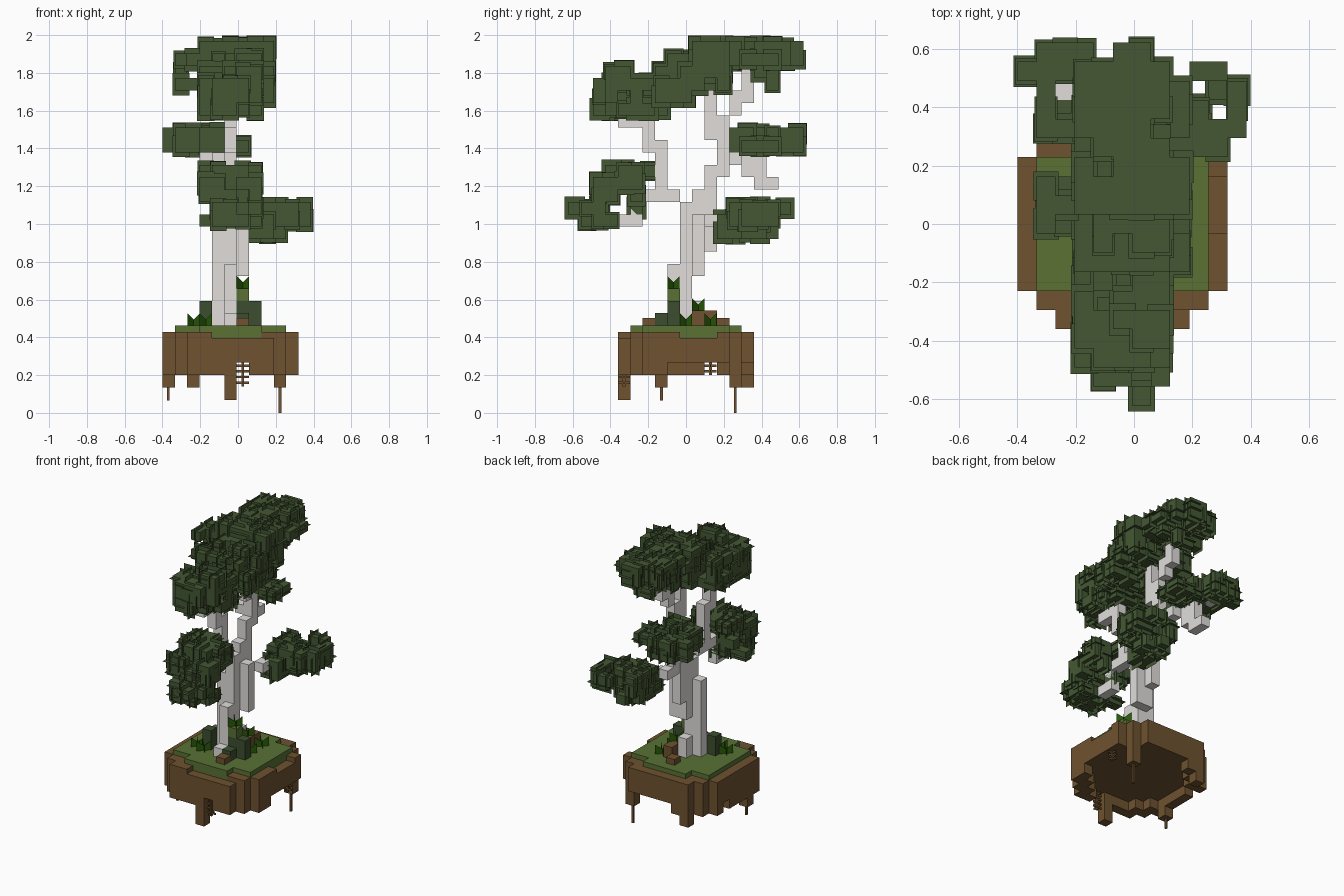
import bpy
import bmesh
import random
from itertools import product
from mathutils import Matrix, Vector

random.seed(4)
UNIT = 0.0655
STEPS = [Vector(s) for s in ((1, 0, 0), (-1, 0, 0), (0, 1, 0), (0, -1, 0), (0, 0, 1), (0, 0, -1))]
SQUARE = ((-1, -1), (1, -1), (1, 1), (-1, 1))
BASE = Vector((-0.007, 0.0325, 0.2))
GROUND = BASE + Vector((0, 0, 4 * UNIT))

default_cube = bpy.data.objects.get("Cube")
if default_cube:
    bpy.data.objects.remove(default_cube, do_unlink=True)


def material(name, color):
    mat = bpy.data.materials.new(name)
    mat.use_nodes = True
    rgba = (*color, 1)
    mat.diffuse_color = rgba
    mat.node_tree.nodes["Principled BSDF"].inputs["Base Color"].default_value = rgba
    return mat


LEAF = material("leaf green", (0.058, 0.097, 0.033))
BUSH = material("bush green", (0.046, 0.076, 0.028))
GRASS = material("grass green", (0.1, 0.165, 0.034))
PLANT = material("plant green", (0.02, 0.1, 0.002))
DIRT = material("dirt brown", (0.158, 0.085, 0.029))
BARK = material("pale bark", (0.75, 0.73, 0.71))


def finish(name, bm, mat):
    mesh = bpy.data.meshes.new(name)
    bm.to_mesh(mesh)
    bm.free()
    mesh.materials.append(mat)
    obj = bpy.data.objects.new(name, mesh)
    bpy.context.scene.collection.objects.link(obj)
    return obj


def fill(boxes):
    """Collect the grid cells covered by boxes of whole units."""
    cells = set()
    for x0, x1, y0, y1, z0, z1 in boxes:
        cells.update(product(range(x0, x1), range(y0, y1), range(z0, z1)))
    return cells


def neighbours(cell):
    return [(step, tuple(int(c + s) for c, s in zip(cell, step))) for step in STEPS]


def is_outer(cell, cells):
    return any(other not in cells for _, other in neighbours(cell))


def add_quad(bm, middle, side, up):
    bm.faces.new([bm.verts.new(middle + side * a + up * b) for a, b in SQUARE])


def voxels(name, mat, cells, origin, height=UNIT):
    """Draw only the outer faces of a set of grid cells."""
    bm = bmesh.new()
    size = Vector((UNIT, UNIT, height))
    for cell in sorted(cells):
        middle = Vector(cell) + Vector((0.5, 0.5, 0.5))
        for step, other in neighbours(cell):
            if other not in cells:
                side = Vector((step.y, step.z, step.x))
                up = step.cross(side)
                add_quad(bm, origin + (middle + step / 2) * size, side * size / 2, up * size / 2)
    bmesh.ops.remove_doubles(bm, verts=bm.verts, dist=0.0001)
    return finish(name, bm, mat)


def foliage(name, boxes, chance=0.11):
    """Leaf blocks, some knocked out, with thin crossed leaf sheets sticking out."""
    cells = fill(boxes)
    cells -= {c for c in sorted(cells) if is_outer(c, cells) and random.random() < chance}
    voxels(name, LEAF, cells, GROUND)
    bm = bmesh.new()
    for cell in sorted(cells):
        if not is_outer(cell, cells):
            continue
        middle = GROUND + (Vector(cell) + Vector.Fill(3, 0.5)) * UNIT
        spread = random.uniform(0.3, 1)
        reach = Vector((0.014, 0.023, 0.031)) * spread + Vector.Fill(3, UNIT / 2)
        for normal in STEPS[::2]:
            if random.random() < 0.6:
                side = Vector((normal.y, normal.z, normal.x))
                shift = normal * random.uniform(-0.02, 0.02)
                add_quad(bm, middle + shift, side * reach, normal.cross(side) * reach)
    finish(name + "_sheets", bm, LEAF)


def bars(name, mat, parts):
    """Thin boxes, each given as a centre and a size."""
    bm = bmesh.new()
    for centre, size in parts:
        bmesh.ops.create_cube(bm, size=1, matrix=Matrix.Translation(centre) @ Matrix.Diagonal((*size, 1)))
    return finish(name, bm, mat)


def octagon(inset, z0, z1):
    """Stepped round slab, as cells."""
    a, b, c = 6 - inset, 5 - inset, 4 - inset
    return fill([(-a, a - 1, -c, c - 1, z0, z1),
                 (-b, b - 1, -b, b - 1, z0, z1),
                 (-c, c - 1, -a, a - 1, z0, z1)])


# Floating island: slab, broken skirt and hanging lumps
edge = octagon(0, 0, 1) - octagon(1, 0, 1)
skirt = {c for c in edge if c[0] != 0 and c[1] != 1 and c[0] + c[1] < 2}
lumps = fill([(-1, 0, -6, -5, -2, 0), (-6, -5, -3, -2, -1, 0),
              (-4, -3, 4, 5, -1, 1), (3, 4, 3, 4, -1, 1)])
voxels("island_dirt", DIRT, octagon(0, 1, 3) | skirt | lumps, BASE)

# Raised dirt rim, with gaps where the turf shows
rim = {c for c in edge if not (c[1] == -6 and c[0] > -3) and not (c[0] == 4 and abs(c[1]) < 2)}
voxels("island_rim", DIRT, rim, BASE + Vector((0, 0, 3 * UNIT)), UNIT / 2)
turf = octagon(1, 3, 4) | fill([(-5, 4, -4, 3, 3, 4)])
voxels("island_turf", GRASS, turf, BASE)

# Hanging roots and small root lattices
bars("hanging_roots", DIRT, [((-0.37, -0.13, 0.105), (0.014, 0.014, 0.08)),
                             ((0.222, 0.26, 0.07), (0.014, 0.014, 0.14))])
for name, x, y, low in (("front_lattice", 0.026, -0.328, 0.14), ("side_lattice", 0.287, 0.13, 0.2)):
    length = 0.27 - low
    parts = [((x, y, low + length / 2), (0.014, 0.014, length))]
    z = low + 0.02
    while z < 0.26:
        parts += [((x, y, z), (UNIT, 0.006, 0.012)), ((x, y, z), (0.006, UNIT, 0.012))]
        z += 0.03
    bars(name, DIRT, parts)

# Trunk and limbs
trunk = [(-2, 0, -1, 0, 0, 8), (-1, 0, -1, 0, 8, 10), (0, 1, 0, 1, 4, 9),
         (-1, 0, 0, 1, 4, 11), (-1, 0, -2, -1, 0, 5), (-1, 0, -3, -2, 0, 1),
         (-1, 0, 0, 1, 0, 2)]
voxels("trunk", BARK, fill(trunk), GROUND)
back_limb = [(-1, 0, 1, 2, 6, 13), (-1, 0, 2, 3, 12, 17), (-1, 0, 1, 2, 15, 20),
             (-1, 0, 3, 4, 17, 19), (-1, 0, 4, 5, 18, 21)]
voxels("back_limb", BARK, fill(back_limb), GROUND)
front_limb = [(-1, 0, -4, -1, 10, 11), (-1, 0, -3, -2, 10, 15),
              (-1, 0, -4, -3, 14, 18), (-1, 0, -6, -3, 16, 17)]
voxels("front_limb", BARK, fill(front_limb), GROUND)
branches = [(-2, -1, 2, 4, 13, 14), (-3, -2, 4, 6, 12, 14), (-3, -2, 5, 7, 11, 12),
            (-4, -3, 6, 7, 14, 15), (-1, 0, -6, -4, 8, 9), (-1, 0, -5, -4, 8, 11),
            (1, 2, 1, 2, 8, 9)]
voxels("side_branches", BARK, fill(branches), GROUND)

# Foliage clusters
foliage("top_canopy", [
    (-3, 2, -7, -2, 17, 20), (-2, 1, -8, -7, 17, 20), (-1, 2, -7, -5, 19, 21),
    (-3, 3, -3, 0, 18, 21), (-2, 2, -2, 0, 20, 22), (-3, 3, 0, 3, 19, 22),
    (-4, 3, 0, 2, 21, 22), (-3, 3, 0, 3, 21, 23), (-5, -4, -1, 2, 19, 22),
    (-4, -3, -1, 2, 19, 20), (-3, 2, 3, 8, 21, 23), (2, 3, 3, 7, 21, 22),
    (-1, 1, 8, 9, 21, 23), (-1, 1, 6, 7, 19, 21), (-3, 2, 5, 6, 20, 21)])
foliage("back_right_leaves", [
    (-5, -4, 4, 9, 14, 16), (-4, -2, 7, 9, 14, 16), (-4, -2, 4, 6, 14, 16),
    (-6, -5, 7, 8, 14, 16), (-3, 1, 4, 7, 14, 15), (-3, -1, 3, 7, 14, 16)])
foliage("back_left_leaves", [
    (1, 3, 2, 7, 7, 9), (1, 3, 3, 7, 9, 10), (3, 4, 3, 6, 7, 10), (3, 5, 7, 8, 9, 10),
    (4, 5, 3, 5, 8, 10), (4, 5, 6, 7, 8, 10), (5, 6, 4, 7, 8, 10)])
foliage("front_upper_leaves", [
    (-3, 2, -8, -6, 10, 12), (-3, 2, -6, -4, 11, 13), (-2, 1, -7, -4, 11, 13),
    (-3, 0, -4, -3, 12, 13)])
foliage("front_lower_leaves", [
    (0, 1, -10, -9, 9, 10), (-2, 2, -9, -7, 9, 10), (-2, 2, -9, -6, 8, 9),
    (-3, 2, -7, -6, 8, 9), (-3, 1, -5, -4, 9, 11)])

# Bushes, loose soil and a mossy block on the turf
voxels("bushes", BUSH, fill([(1, 2, -2, -1, 0, 2), (-3, -2, -2, -1, 0, 2),
                             (0, 1, -2, -1, 0, 2), (0, 1, -3, -2, 0, 1)]), GROUND)
voxels("mossy_block", GRASS, fill([(0, 1, -2, -1, 2, 3)]), GROUND)
voxels("loose_soil", DIRT, fill([(0, 1, -4, -3, 0, 1), (-1, 0, 2, 3, 0, 1), (0, 1, 0, 2, 0, 2)]),
       GROUND, 0.04)

# Crossed two-pointed plants
bm = bmesh.new()
half = UNIT / 2
ground = GROUND.z
for x, y, z in ((-0.235, -0.1, ground), (-0.17, -0.13, ground), (0.09, 0.0, ground),
                (0.09, 0.13, ground), (0.026, 0.065, ground + 0.08), (0.026, -0.066, ground + 3 * UNIT)):
    for turn in (-1, 1):
        outline = ((-half, 0), (half, 0), (half, UNIT), (0, half), (-half, UNIT))
        bm.faces.new([bm.verts.new((x + a, y + a * turn, z + b)) for a, b in outline])
finish("plants", bm, PLANT)
